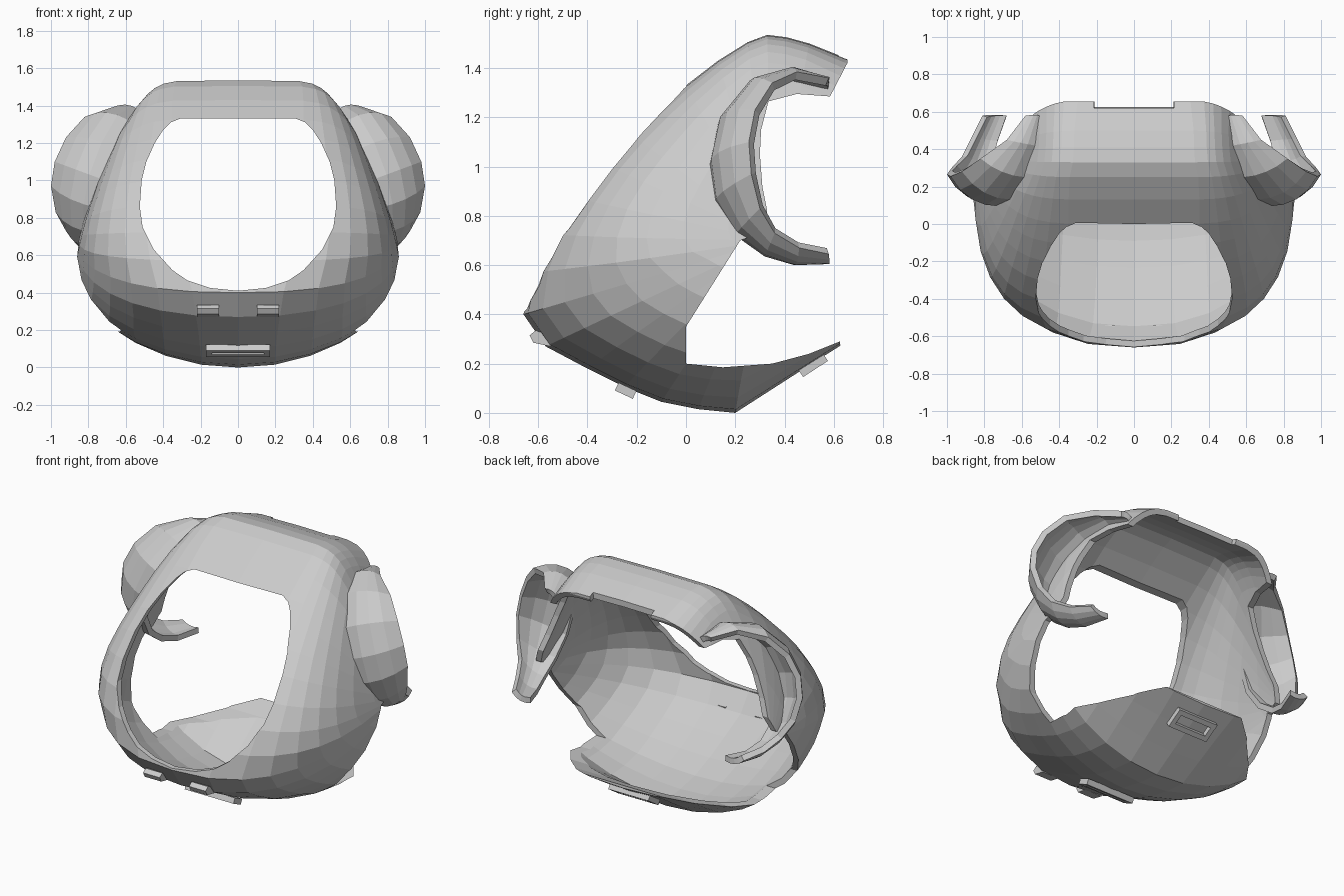
import bpy, bmesh, math
from mathutils import Vector, Matrix

cube = bpy.data.objects.get("Cube")
if cube:
    bpy.data.objects.remove(cube)

grey = bpy.data.materials.new("plain grey")
grey.use_nodes = True
grey.diffuse_color = (0.6, 0.6, 0.6, 1)
grey.node_tree.nodes["Principled BSDF"].inputs["Base Color"].default_value = (0.6, 0.6, 0.6, 1)


def make(name, bm):
    mesh = bpy.data.meshes.new(name)
    bm.to_mesh(mesh)
    bm.free()
    obj = bpy.data.objects.new(name, mesh)
    bpy.context.collection.objects.link(obj)
    mesh.materials.append(grey)
    return obj


def lerp(table, v):
    for (a, p), (b, q) in zip(table, table[1:]):
        if v <= b:
            return p + (q - p) * max(0, (v - a) / (b - a))
    return table[-1][1]


def prism(name, points, axis, lo, hi):
    """Extrude a flat outline along the x or y axis."""
    bm = bmesh.new()
    put = (lambda p, e: (e, p[0], p[1])) if axis == "x" else (lambda p, e: (p[0], e, p[1]))
    ends = [[bm.verts.new(put(p, e)) for p in points] for e in (lo, hi)]
    for end in ends:
        bm.faces.new(end)
    n = len(points)
    for i in range(n):
        k = (i + 1) % n
        bm.faces.new((ends[0][i], ends[0][k], ends[1][k], ends[1][i]))
    bmesh.ops.recalc_face_normals(bm, faces=bm.faces)
    return make(name, bm)


def solidify(obj, thickness):
    mod = obj.modifiers.new("thickness", "SOLIDIFY")
    mod.thickness = thickness
    mod.offset = -1


def cut(obj, cutter):
    mod = obj.modifiers.new("cut", "BOOLEAN")
    mod.operation = "DIFFERENCE"
    mod.solver = "EXACT"
    mod.object = cutter
    cutter.hide_render = True


def bake(obj):
    """Apply the modifiers and drop the cutters."""
    bpy.context.view_layer.update()
    graph = bpy.context.evaluated_depsgraph_get()
    mesh = bpy.data.meshes.new_from_object(obj.evaluated_get(graph))
    tools = [m.object for m in obj.modifiers if m.type == "BOOLEAN"]
    obj.modifiers.clear()
    obj.data = mesh
    for tool in tools:
        bpy.data.objects.remove(tool)


# Head shell: side profile swept out to both sides, creases fading sideways
profile = [(.8, 1.395), (.65, 1.44), (.5, 1.50), (.41, 1.525), (.33, 1.535), (.25, 1.505),
           (.13, 1.43), (0, 1.33), (-.11, 1.235), (-.22, 1.13), (-.33, 1.01), (-.44, .87),
           (-.545, .725), (-.62, .57), (-.66, .40), (-.57, .27), (-.4, .18), (-.25, .105),
           (-.1, .045), (.05, .015), (.2, 0), (.34, .09), (.48, .18), (.63, .275),
           (.9, .45), (1, .9)]
width = [(0, .94), (.2, .96), (.35, .935), (.5, .895), (.6, .875), (.8, .82), (1, .75),
         (1.2, .67), (1.4, .575), (1.54, .51)]
squareness = [(0, 2.1), (.2, 2.2), (.4, 2.5), (.57, 3), (.85, 3.9), (1.2, 5), (1.4, 6.5), (1.5, 8)]
PIVOT = Vector((.35, .7))
steps = [-87, -78, -67, -56, -45, -34, -23, -11, 0, 11, 23, 34, 45, 56, 67, 78, 87]
bm = bmesh.new()
rows = []
for i, point in enumerate(profile):
    power = 2 / lerp(squareness, point[1])
    near = [Vector(p) for p in profile[max(i - 2, 0):i + 3]]
    soft = sum(near, Vector((0, 0))) / len(near) if 11 < i < 22 else Vector(point)
    row = []
    for deg in steps:
        t = math.radians(deg)
        d, f = math.cos(t) ** power, abs(math.sin(t)) ** power
        y, z = PIVOT.lerp(Vector(point).lerp(soft, math.sin(t) ** 2), d)
        # Upper sides close in towards the back
        taper = 1 - .3 * max(0, y - .2) * min(1, max(0, (z - .8) / .4))
        row.append(bm.verts.new((math.copysign(f, t) * lerp(width, z) * taper, y, z)))
    rows.append(row)
pole_x = lerp(width, PIVOT.y)
poles = [bm.verts.new((s * pole_x, *PIVOT)) for s in (-1, 1)]
for a, b in zip(rows, rows[1:] + rows[:1]):
    for i in range(len(steps) - 1):
        bm.faces.new((a[i], a[i + 1], b[i + 1], b[i]))
    bm.faces.new((poles[0], a[0], b[0]))
    bm.faces.new((poles[1], b[-1], a[-1]))
bmesh.ops.recalc_face_normals(bm, faces=bm.faces)
shell = make("head_shell", bm)
solidify(shell, .035)

# Open back with ear cutouts and a low chin shelf
back = [(.66, 1.6), (.655, 1.42), (.585, 1.285), (.45, 1.295), (.335, 1.265), (.305, 1.15),
        (.30, 1.05), (.31, .92), (.33, .82), (.30, .73), (.22, .70), (0, .35), (0, .2),
        (.15, .185), (.35, .2), (.5, .24), (.625, .29), (.635, .2), (1.6, .2), (1.6, 1.6)]
cut(shell, prism("back_cutter", back, "x", -1.5, 1.5))

# Face window
half = [(.31, 1.33), (.36, 1.31), (.40, 1.27), (.445, 1.2), (.49, 1.1), (.515, 1), (.525, .86),
        (.51, .75), (.45, .63), (.35, .52), (.27, .465), (.15, .425)]
window = half + [(0, .41)] + [(-x, z) for x, z in reversed(half)]
cut(shell, prism("window_cutter", window, "y", -1.2, .25))

# Notch in the rear roof edge
notch = [(-.2, 1.3), (.2, 1.3), (.23, 1.6), (-.23, 1.6)]
cut(shell, prism("notch_cutter", notch, "y", .62, 1))
bake(shell)

# Ear guards: flared C-shaped bands between a root line and an outer rim
root = [(.50, .58, 1.34), (.53, .42, 1.38), (.58, .25, 1.32), (.65, .13, 1.17), (.71, .095, 1.0),
        (.74, .115, .85), (.76, .20, .72), (.76, .32, .635), (.73, .44, .60), (.68, .58, .61)]
rim = [(.58, .58, 1.36), (.68, .45, 1.385), (.82, .35, 1.34), (.92, .28, 1.23), (.98, .255, 1.10),
       (1.0, .265, .97), (.975, .30, .83), (.92, .36, .73), (.87, .46, .67), (.81, .58, .645)]
ROWS = 4
for side, s in (("left", 1), ("right", -1)):
    bm = bmesh.new()
    lines = []
    for i in range(len(root)):
        a, b = Vector(root[i]), Vector(rim[i])
        along = Vector(root[min(i + 1, 9)]) - Vector(root[max(i - 1, 0)])
        out = along.cross(b - a).normalized()
        if out.dot((a + b) / 2 - Vector((.6, .6, 1))) < 0:
            out = -out
        bulge = .15 * (b - a).length
        line = []
        for k in range(ROWS + 1):
            u = k / ROWS
            p = a.lerp(b, u) + out * bulge * 4 * u * (1 - u)
            line.append(bm.verts.new((s * min(p.x, 1), p.y, p.z)))
        lines.append(line)
    for a, b in zip(lines, lines[1:]):
        for k in range(ROWS):
            bm.faces.new((a[k], a[k + 1], b[k + 1], b[k]))
    bmesh.ops.recalc_face_normals(bm, faces=bm.faces)
    centre = Vector((s * .6, .6, 1))
    if sum(f.normal.dot(f.calc_center_median() - centre) for f in bm.faces) < 0:
        bmesh.ops.reverse_faces(bm, faces=bm.faces)
    guard = make(side + "_ear_guard", bm)
    solidify(guard, .035)
    bake(guard)

    # Small wedge clip below the window
    clip = [(-.635, .315), (-.61, .335), (-.54, .31), (-.55, .27), (-.62, .285)]
    prism(side + "_front_clip", clip, "x", s * .16 - .058, s * .16 + .058)


def buckle(name, y, z, tilt, w, d, h):
    """Rectangular strap loop lying on the underside."""
    bm = bmesh.new()
    bar = .03
    for x, yy, sx, sy in ((0, d - bar / 2, 2 * w, bar), (0, bar / 2 - d, 2 * w, bar),
                          (w - bar / 2, 0, bar, 2 * d - 2 * bar), (bar / 2 - w, 0, bar, 2 * d - 2 * bar)):
        bmesh.ops.create_cube(bm, size=1, matrix=Matrix.Translation((x, yy, 0)) @ Matrix.Diagonal((sx, sy, h, 1)))
    obj = make(name, bm)
    obj.location = (0, y, z)
    obj.rotation_euler.x = math.radians(tilt)


buckle("front_strap_loop", -.245, .09, -25, .17, .04, .035)
buckle("rear_strap_loop", .515, .195, 33, .14, .06, .04)
